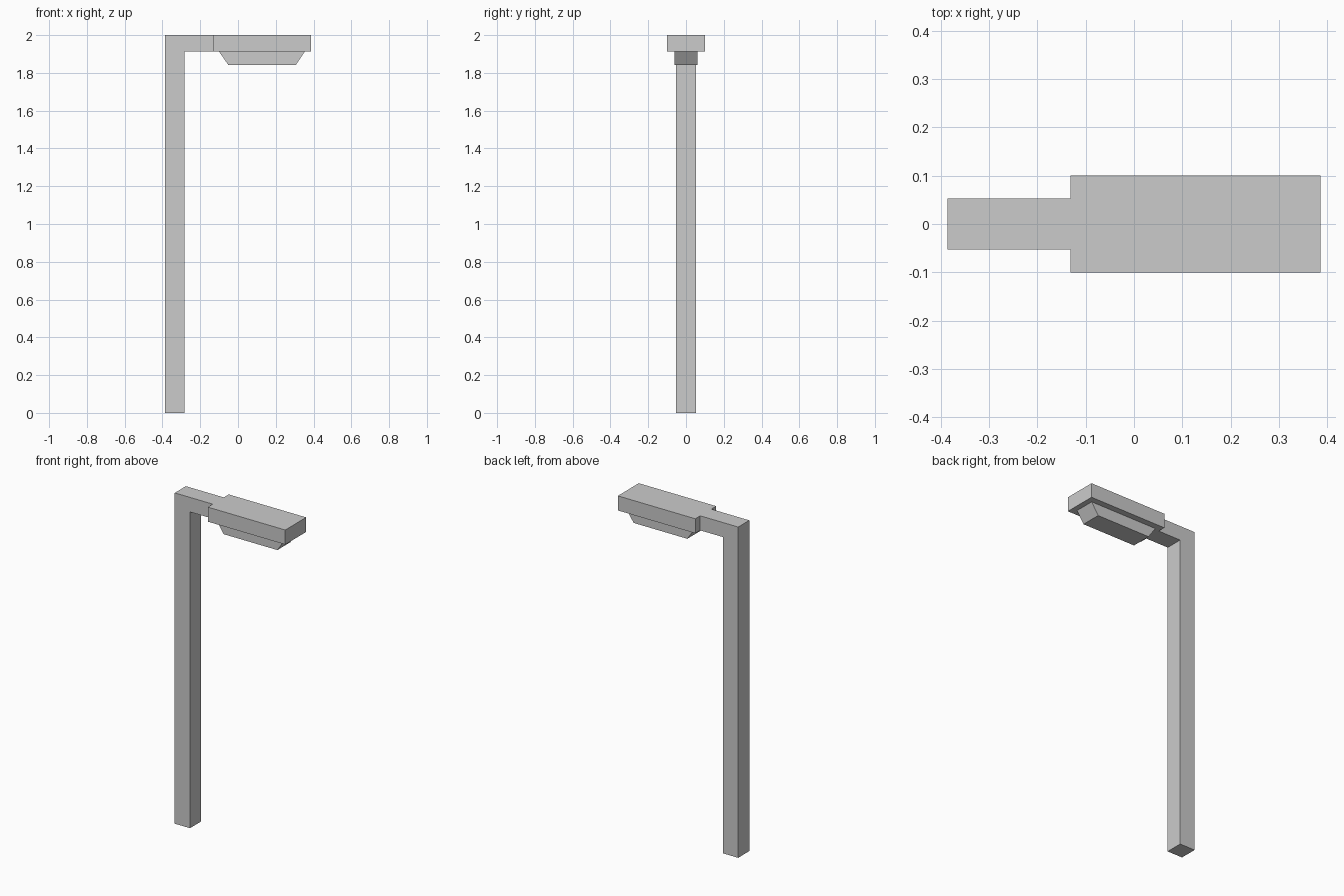
import bpy
import bmesh

cube = bpy.data.objects.get("Cube")
if cube:
    bpy.data.objects.remove(cube, do_unlink=True)

# Single painted-metal colour
grey = bpy.data.materials.new("light grey")
grey.use_nodes = True
colour = (0.6, 0.6, 0.6, 1)
grey.diffuse_color = colour
grey.node_tree.nodes["Principled BSDF"].inputs["Base Color"].default_value = colour


def extruded_part(name, outline, half_width):
    """Extrude an x-z outline symmetrically along y."""
    bm = bmesh.new()
    face = bm.faces.new([bm.verts.new((x, -half_width, z)) for x, z in outline])
    side = bmesh.ops.extrude_face_region(bm, geom=[face])
    verts = [v for v in side["geom"] if isinstance(v, bmesh.types.BMVert)]
    bmesh.ops.translate(bm, verts=verts, vec=(0, 2 * half_width, 0))
    bmesh.ops.recalc_face_normals(bm, faces=bm.faces)
    mesh = bpy.data.meshes.new(name)
    bm.to_mesh(mesh)
    bm.free()
    mesh.materials.append(grey)
    obj = bpy.data.objects.new(name, mesh)
    bpy.context.collection.objects.link(obj)
    return obj


top, under = 2.0, 1.912
left, right, head_start = -0.386, 0.386, -0.132

# Square post bending into a horizontal arm
extruded_part("post_and_arm", [
    (left, 0), (-0.284, 0), (-0.284, under),
    (head_start, under), (head_start, top), (left, top)], 0.053)

# Wide lamp head
extruded_part("lamp_head", [
    (head_start, under), (right, under), (right, top), (head_start, top)], 0.1)

# Tapered lens under the head
extruded_part("lamp_lens", [
    (-0.1, under), (-0.052, 1.843), (0.307, 1.843), (0.353, under)], 0.062)
